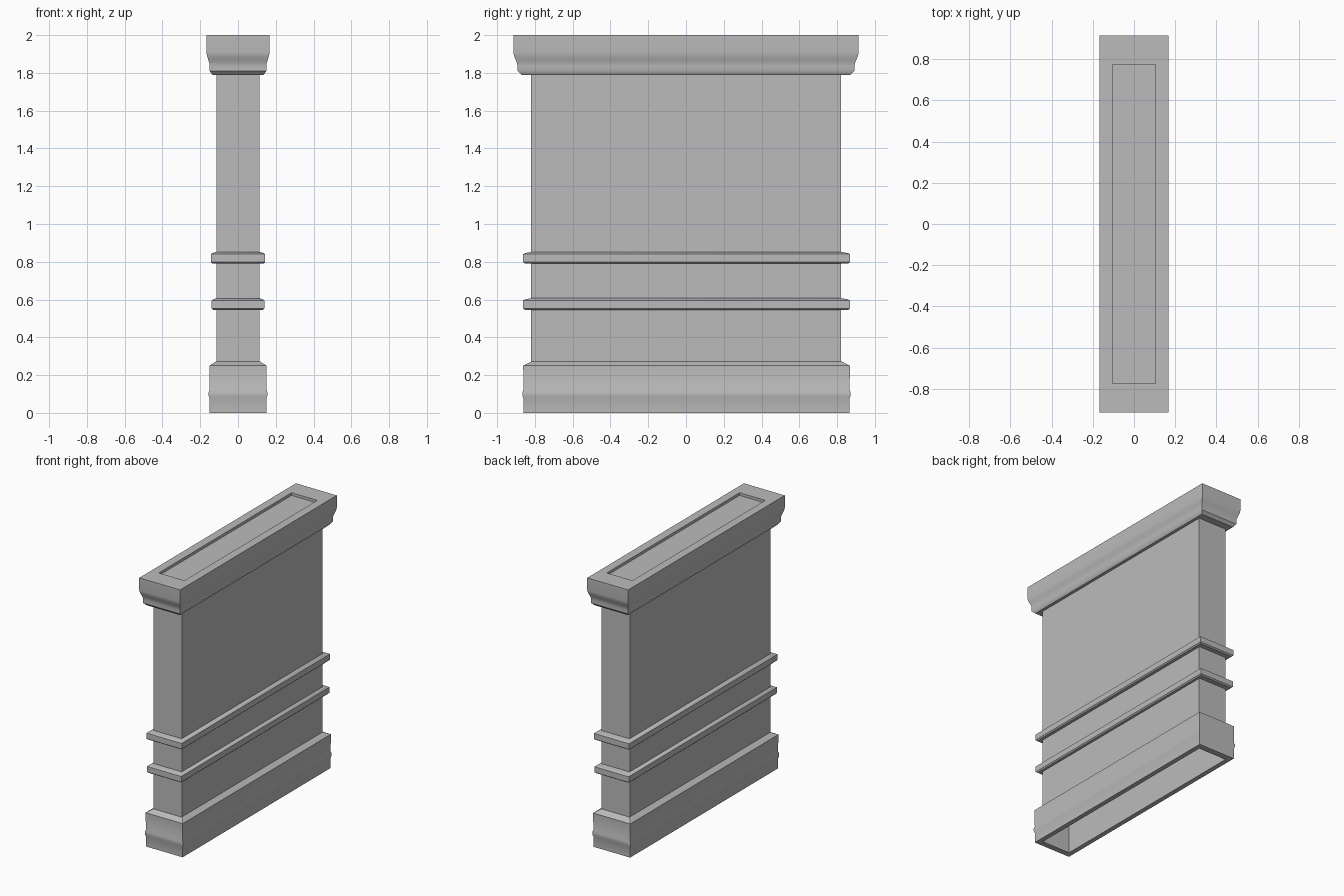
import bpy, bmesh, math

cube = bpy.data.objects.get("Cube")
if cube:
    bpy.data.objects.remove(cube, do_unlink=True)

stone = bpy.data.materials.new("grey_stone")
stone.use_nodes = True
GREY = (0.5, 0.5, 0.5, 1)
stone.diffuse_color = GREY
stone.node_tree.nodes["Principled BSDF"].inputs["Base Color"].default_value = GREY


def moulding(name, rings, cap_end=False, shift_y=0.0):
    """Stack rectangles of (half width, half length, height) into a moulded shell."""
    bm = bmesh.new()
    loops = [[bm.verts.new((sx * hx, sy * hy + shift_y, z))
              for sx, sy in ((-1, -1), (1, -1), (1, 1), (-1, 1))]
             for hx, hy, z in rings]
    for low, high in zip(loops, loops[1:]):
        for i in range(4):
            j = (i + 1) % 4
            bm.faces.new((low[i], low[j], high[j], high[i]))
    if cap_end:
        bm.faces.new(loops[-1])
    mesh = bpy.data.meshes.new(name)
    bm.to_mesh(mesh)
    bm.free()
    mesh.materials.append(stone)
    obj = bpy.data.objects.new(name, mesh)
    bpy.context.collection.objects.link(obj)
    bpy.ops.object.select_all(action="DESELECT")
    obj.select_set(True)
    bpy.context.view_layer.objects.active = obj
    bpy.ops.object.shade_smooth_by_angle(angle=math.radians(35))
    return obj


WX, WY = 0.115, 0.82

# Hollow wall, open underneath
moulding("wall_body", [(WX, WY, 0), (WX, WY, 1.8)])

# Plinth with a small bead low on its face and a sloped top
moulding("plinth", [
    (WX, WY, 0), (0.15, 0.863, 0), (0.15, 0.863, 0.075),
    (0.155, 0.868, 0.09), (0.155, 0.868, 0.11), (0.15, 0.863, 0.125),
    (0.152, 0.865, 0.25), (WX, WY, 0.273)], shift_y=0.003)

# Two chamfered string courses
for label, z, hx in (("lower_band", 0.545, 0.14), ("upper_band", 0.79, 0.144)):
    moulding(label, [
        (WX, WY, z), (hx - 0.008, 0.855, z), (hx, 0.865, z + 0.008),
        (hx, 0.865, z + 0.05), (hx - 0.008, 0.855, z + 0.056),
        (WX, WY, z + 0.062)], shift_y=0.003)

# Crown with a curved lower face and a recessed panel on top
cove = []
for i in range(7):
    t = i / 6
    ease = t * t * (3 - 2 * t)
    cove.append((0.15 + 0.017 * ease, 0.892 + 0.022 * ease, 1.835 + 0.075 * t))
moulding("crown", [
    (WX, WY, 1.79), (0.136, 0.872, 1.79), (0.15, 0.892, 1.81), *cove,
    (0.167, 0.914, 2), (0.105, 0.775, 2), (0.105, 0.775, 1.98)], cap_end=True)
